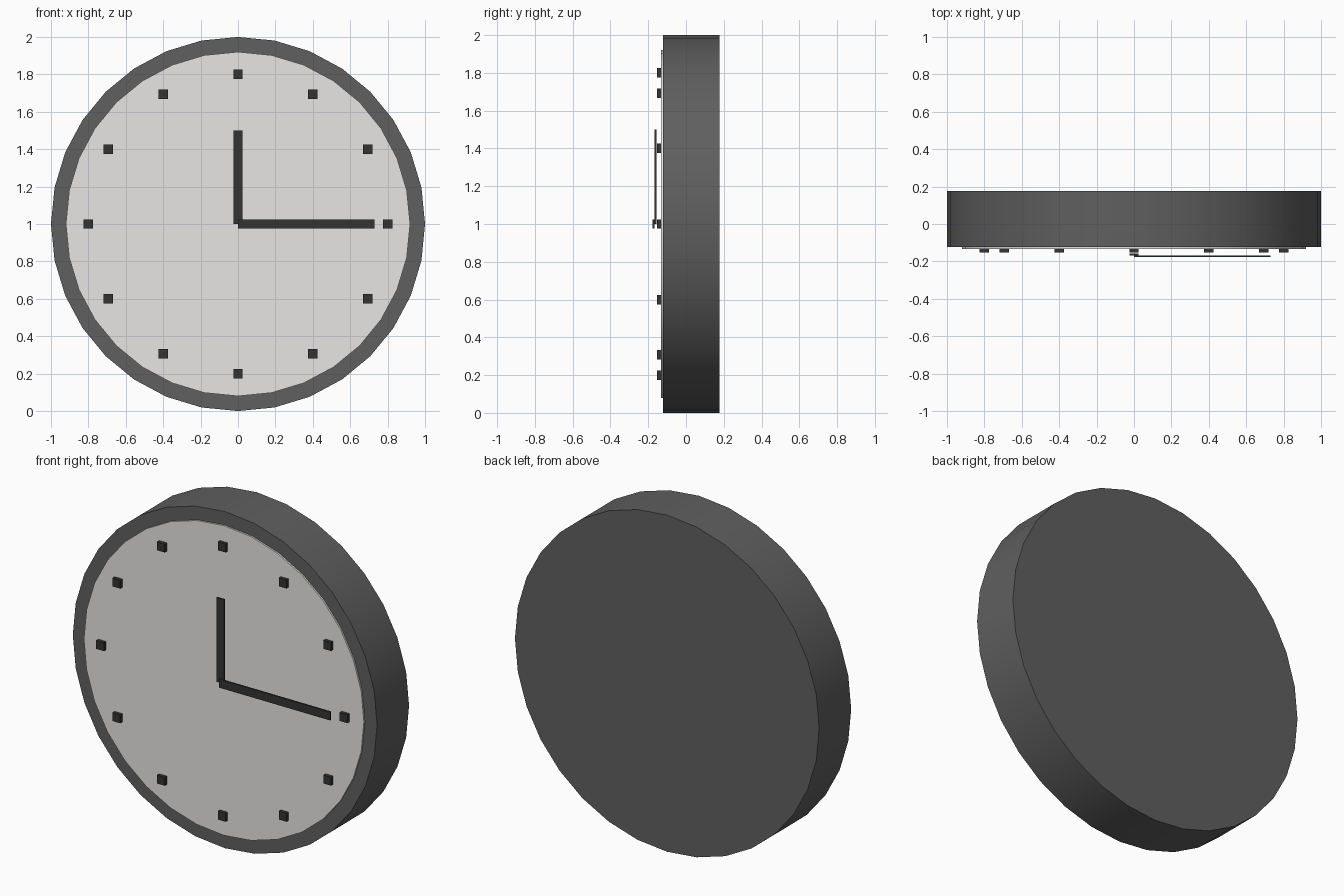
import bpy
import math

cube = bpy.data.objects.get("Cube")
if cube:
    bpy.data.objects.remove(cube, do_unlink=True)


def material(name, rgb):
    mat = bpy.data.materials.new(name)
    mat.use_nodes = True
    colour = (*rgb, 1.0)
    mat.diffuse_color = colour
    mat.node_tree.nodes["Principled BSDF"].inputs["Base Color"].default_value = colour
    return mat


case_grey = material("case_grey", (0.115, 0.115, 0.115))
dial_white = material("dial_white", (0.8, 0.79, 0.775))
marker_black = material("marker_black", (0.034, 0.034, 0.034))

CENTRE_Z = 1.0


def disc(name, radius, front, back, mat):
    """Round plate facing -y, smooth around the edge, flat on both ends."""
    bpy.ops.mesh.primitive_cylinder_add(
        vertices=32, radius=radius, depth=back - front,
        location=(0, (front + back) / 2, CENTRE_Z), rotation=(math.pi / 2, 0, 0))
    obj = bpy.context.object
    obj.name = name
    obj.data.materials.append(mat)
    bpy.ops.object.shade_smooth_by_angle(angle=math.radians(30))
    return obj


def block(name, x, z, width, height, front, back):
    """Box placed on the dial, x and z measured from the dial centre."""
    bpy.ops.mesh.primitive_cube_add(
        size=1, location=(x, (front + back) / 2, CENTRE_Z + z))
    obj = bpy.context.object
    obj.name = name
    obj.scale = (width, back - front, height)
    bpy.ops.object.transform_apply(location=False, rotation=False, scale=True)
    obj.data.materials.append(marker_black)
    return obj


# Case and dial
disc("case", 1.0, -0.1225, 0.1775, case_grey)
disc("dial", 0.92, -0.1325, -0.1225, dial_white)

# Upright square hour markers
for hour in range(12):
    angle = hour * math.tau / 12
    block(f"hour_marker_{hour}", 0.8 * math.sin(angle), 0.8 * math.cos(angle),
          0.05, 0.05, -0.1525, -0.1325)

# Hands, each starting at the dial centre
block("hour_hand", 0, 0.25, 0.05, 0.5, -0.1675, -0.1575)
block("minute_hand", 0.365, 0, 0.73, 0.05, -0.1775, -0.1675)
